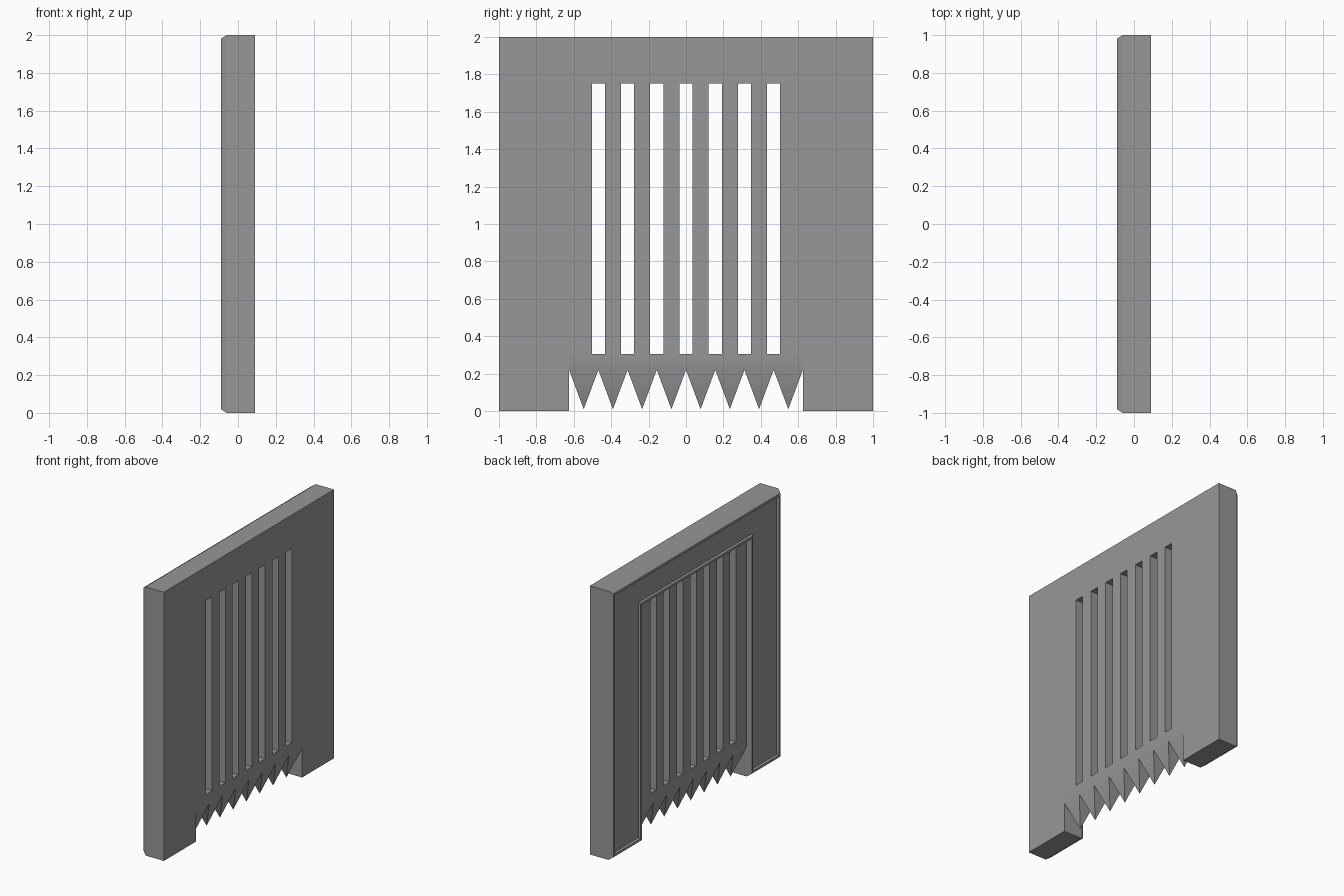
import bpy, bmesh, math

cube = bpy.data.objects.get("Cube")
if cube:
    bpy.data.objects.remove(cube, do_unlink=True)

GREY = (0.31, 0.31, 0.31, 1)
mat = bpy.data.materials.new("iron grey")
mat.use_nodes = True
mat.diffuse_color = GREY
mat.node_tree.nodes["Principled BSDF"].inputs["Base Color"].default_value = GREY

FRONT, BACK = 0.09, -0.06        # plate thickness range along x
HALF, TOP = 0.625, 1.75          # opening half width and height
TEETH, RAIL_LOW, RAIL_HIGH, TIP = 8, 0.22, 0.305, 0.01
PITCH = 2 * HALF / TEETH
SLOT = 0.07


def finish(name, bm):
    bmesh.ops.remove_doubles(bm, verts=bm.verts, dist=0.0005)
    bmesh.ops.recalc_face_normals(bm, faces=bm.faces)
    mesh = bpy.data.meshes.new(name)
    bm.to_mesh(mesh)
    bm.free()
    mesh.materials.append(mat)
    ob = bpy.data.objects.new(name, mesh)
    bpy.context.collection.objects.link(ob)
    bpy.ops.object.select_all(action='DESELECT')
    ob.select_set(True)
    bpy.context.view_layer.objects.active = ob
    bpy.ops.object.shade_smooth_by_angle(angle=math.radians(25))


# Arch frame: an upside-down U, stepped through chamfer, rim and sunken panel
def arch_loop(bm, x, inset):
    o, i = 1 - inset, HALF + inset
    side = [(i, inset), (o, inset), (o, 2 - inset)]
    right = side + [(-o, 2 - inset), (-o, inset), (-i, inset)]
    outline = right + [(-i, TOP + inset), (i, TOP + inset)]
    return [bm.verts.new((x, y, z)) for y, z in outline]


bm = bmesh.new()
steps = [(FRONT, 0), (BACK, 0), (-0.09, 0.02), (-0.09, 0.037), (-0.073, 0.04)]
loops = [arch_loop(bm, x, inset) for x, inset in steps]
for a, b in zip(loops, loops[1:]):
    for k in range(len(a)):
        n = (k + 1) % len(a)
        bm.faces.new((a[k], a[n], b[n], b[k]))
bm.faces.new(loops[0])
bm.faces.new(loops[-1])
finish("arch_frame", bm)

# Grille: each cell is a bar, a piece of the lower rail and a pointed tooth
bm = bmesh.new()


def face(*points):
    bm.faces.new([bm.verts.new(p) for p in points])


def wall(a, b):
    """Face across the thickness, between two (y, z) points."""
    face((FRONT, *a), (FRONT, *b), (BACK, *b), (BACK, *a))


for k in range(TEETH):
    y0 = -HALF + k * PITCH
    y1 = y0 + PITCH
    ya = y0 if k == 0 else y0 + SLOT / 2
    yb = y1 if k == TEETH - 1 else y1 - SLOT / 2
    rail = [(y0, RAIL_LOW), (y1, RAIL_LOW), (y1, RAIL_HIGH)]
    rail += [(yb, RAIL_HIGH)] * (yb < y1) + [(ya, RAIL_HIGH)] * (ya > y0)
    rail += [(y0, RAIL_HIGH)]
    bar = [(ya, RAIL_HIGH), (yb, RAIL_HIGH), (yb, TOP), (ya, TOP)]
    for x in (FRONT, BACK):
        face(*[(x, *p) for p in rail])
        face(*[(x, *p) for p in bar])
    wall(bar[1], bar[2])
    wall(bar[3], bar[0])
    if ya > y0:
        wall((y0, RAIL_HIGH), bar[0])
    if yb < y1:
        wall(bar[1], (y1, RAIL_HIGH))
    # tooth
    tip = ((FRONT + BACK) / 2, (y0 + y1) / 2, TIP)
    base = [(FRONT, y0, RAIL_LOW), (FRONT, y1, RAIL_LOW),
            (BACK, y1, RAIL_LOW), (BACK, y0, RAIL_LOW)]
    for j in range(4):
        face(base[j], base[(j + 1) % 4], tip)
finish("grille", bm)
